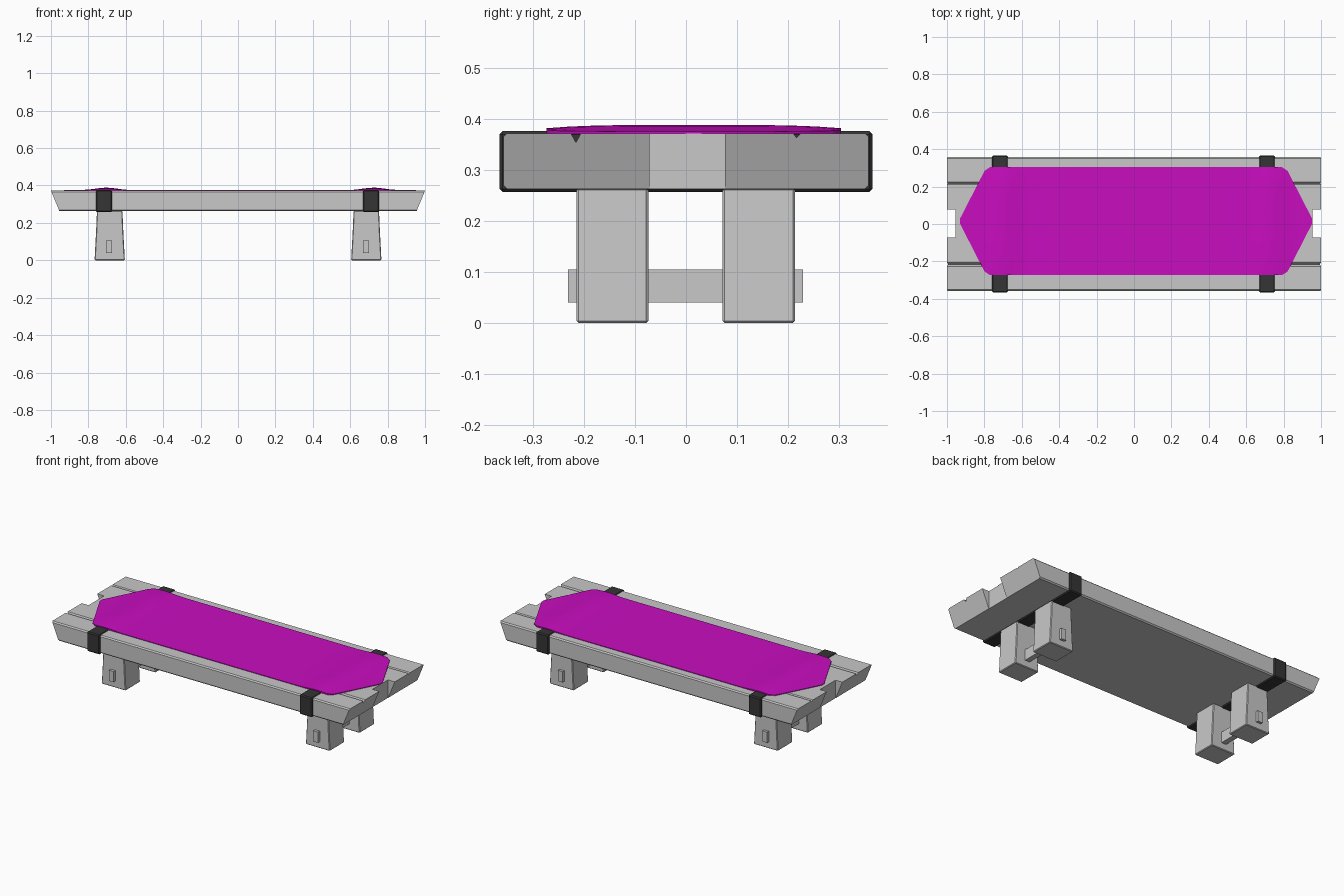
import bpy, bmesh, math

cube = bpy.data.objects.get("Cube")
if cube:
    bpy.data.objects.remove(cube, do_unlink=True)


def material(name, rgb):
    m = bpy.data.materials.new(name)
    m.use_nodes = True
    m.diffuse_color = (*rgb, 1)
    m.node_tree.nodes["Principled BSDF"].inputs["Base Color"].default_value = (*rgb, 1)
    return m


GREY = material("stone grey", (0.58, 0.58, 0.58))
BLACK = material("iron black", (0.035, 0.035, 0.035))
MAGENTA = material("magenta cloth", (0.58, 0.004, 0.52))


def finish(bm, name, mat, bevel=0):
    bmesh.ops.recalc_face_normals(bm, faces=bm.faces[:])
    mesh = bpy.data.meshes.new(name)
    bm.to_mesh(mesh)
    bm.free()
    mesh.materials.append(mat)
    obj = bpy.data.objects.new(name, mesh)
    bpy.context.collection.objects.link(obj)
    if bevel:
        mod = obj.modifiers.new("Chamfer", "BEVEL")
        mod.width = bevel
        mod.segments = 1
        mod.limit_method = "ANGLE"
        mod.angle_limit = math.radians(40)
    return obj


def loft(name, rings, mat, bevel=0):
    """Join equal rings of points into a capped solid."""
    bm = bmesh.new()
    loops = [[bm.verts.new(p) for p in ring] for ring in rings]
    n = len(loops[0])
    for a, b in zip(loops, loops[1:]):
        for i in range(n):
            j = (i + 1) % n
            bm.faces.new((a[i], a[j], b[j], b[i]))
    bm.faces.new(loops[0])
    bm.faces.new(loops[-1])
    return finish(bm, name, mat, bevel)


def box(name, x, y, z, mat, bevel=0):
    rings = [[(x[0], y[0], h), (x[1], y[0], h), (x[1], y[1], h), (x[0], y[1], h)] for h in z]
    return loft(name, rings, mat, bevel)


# Tabletop: grooved cross-section with ends that lean outwards
LOW, TOP, EDGE, CH = 0.263, 0.372, 0.358, 0.007
profile = [
    (-EDGE + CH, LOW), (EDGE - CH, LOW), (EDGE, LOW + CH), (EDGE, TOP - CH), (EDGE - CH, TOP),
    (0.225, TOP), (0.217, TOP - 0.009), (0.210, TOP),
    (-0.206, TOP), (-0.216, TOP - 0.018), (-0.226, TOP),
    (-EDGE + CH, TOP), (-EDGE, TOP - CH), (-EDGE, LOW + CH),
]


def end_x(z):
    return 0.955 + 0.045 * (z - LOW) / (TOP - LOW)


tabletop = loft("tabletop", [[(s * end_x(z), y, z) for y, z in profile] for s in (-1, 1)], GREY)

# Notches in the middle of both ends
for side, s in (("right", -1), ("left", 1)):
    cutter = box(side + "_notch_cutter", sorted((s * 0.954, s * 1.1)), (-0.072, 0.077), (0.2, 0.45), GREY)
    cutter.hide_render = True
    cutter.hide_viewport = True
    cut = tabletop.modifiers.new(side + " notch", "BOOLEAN")
    cut.operation = "DIFFERENCE"
    cut.solver = "EXACT"
    cut.object = cutter

# Trestles: iron band, stretcher and two flared legs at each end
for side, s, band_x, bar_x in (("right", -1, -0.717, -0.69), ("left", 1, 0.711, 0.684)):
    box(side + "_band", (band_x - 0.043, band_x + 0.043), (-0.366, 0.366), (0.257, 0.376), BLACK, 0.006)
    box(side + "_stretcher", (bar_x - 0.016, bar_x + 0.016), (-0.232, 0.23), (0.04, 0.105), GREY)
    for place, y0, y1 in (("front", -0.215, -0.074), ("back", 0.072, 0.214)):
        rings = []
        for z, half in ((0, 0.081), (0.15, 0.073), (0.265, 0.068)):
            a, b = s * 0.686 - half, s * 0.686 + half
            rings.append([(a, y0, z), (b, y0, z), (b, y1, z), (a, y1, z)])
        loft(f"{side}_{place}_leg", rings, GREY, 0.004)

# Cloth runner: pointed ends, raised where it lies over the bands
half_stations = [0.3, 0.58, 0.62, 0.66, 0.69, 0.72, 0.75, 0.78, 0.81, 0.87, 0.942]
stations = [-x for x in reversed(half_stations)] + [0] + half_stations
ROWS = 12
bm = bmesh.new()
grid = []
for x in stations:
    width = min(0.289, 0.012 + (0.942 - abs(x)) * 1.95)
    rise = max(0, 1 - abs(abs(x) - 0.715) / 0.13)
    rise = rise * rise * (3 - 2 * rise)
    row = []
    for i in range(ROWS + 1):
        v = 2 * i / ROWS - 1
        z = 0.3755 + 0.013 * rise * (1 - 0.5 * (v * width / 0.289) ** 4)
        row.append(bm.verts.new((x + 0.011, 0.015 + v * width, z)))
    grid.append(row)
for a, b in zip(grid, grid[1:]):
    for i in range(ROWS):
        bm.faces.new((a[i], b[i], b[i + 1], a[i + 1]))
# Hem down to the tabletop
rim = [e for e in bm.edges if e.is_boundary]
hem = bmesh.ops.extrude_edge_only(bm, edges=rim)["geom"]
for v in hem:
    if isinstance(v, bmesh.types.BMVert):
        v.co.z = TOP - 0.001
cloth = finish(bm, "cloth_runner", MAGENTA)
for o in bpy.context.selected_objects:
    o.select_set(False)
cloth.select_set(True)
bpy.context.view_layer.objects.active = cloth
bpy.ops.object.shade_smooth_by_angle(angle=math.radians(35))
